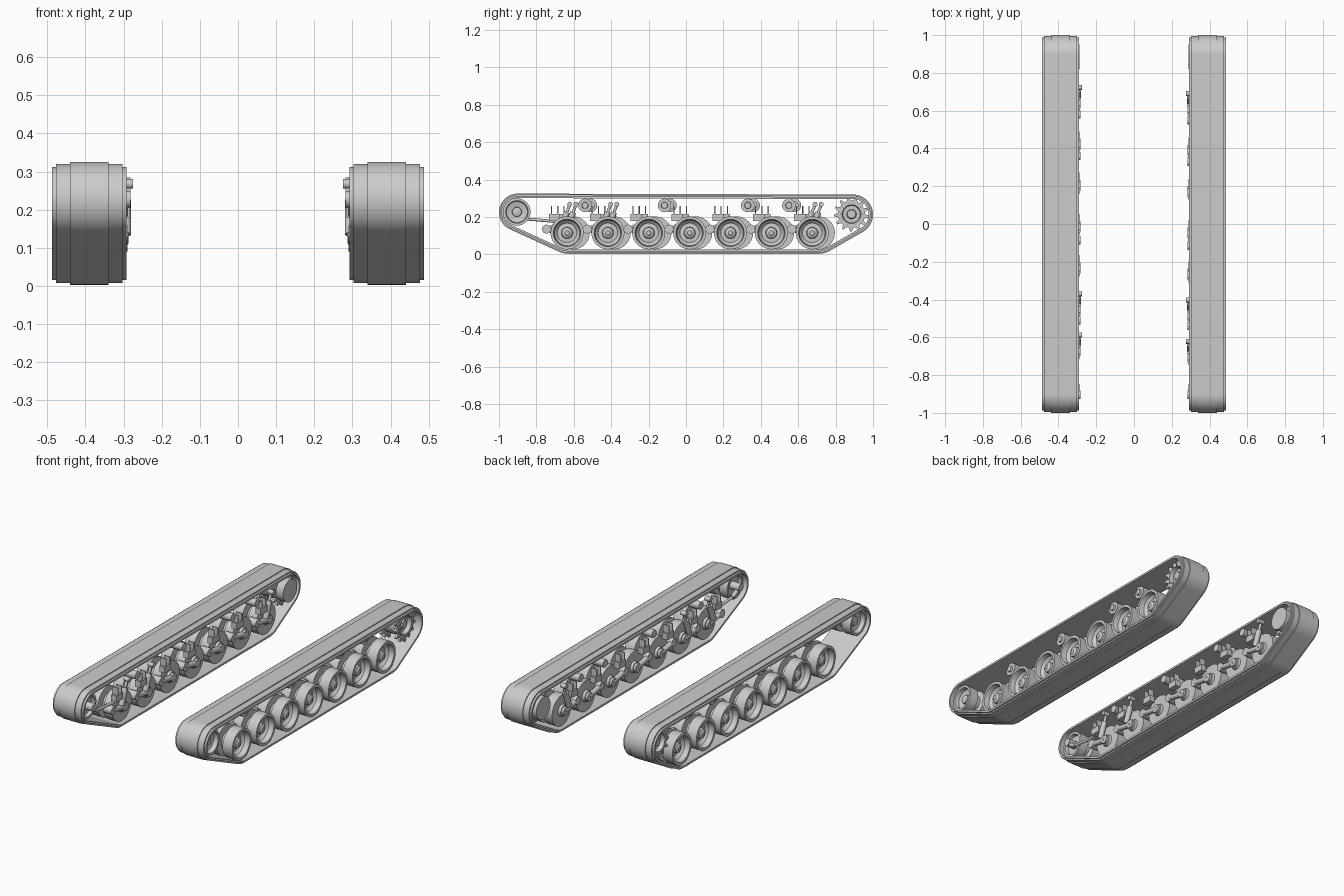
import bpy, bmesh, math
from mathutils import Vector

cube = bpy.data.objects.get("Cube")
if cube:
    bpy.data.objects.remove(cube)

grey = bpy.data.materials.new("plain_grey")
grey.use_nodes = True
COLOUR = (0.6, 0.6, 0.6, 1)
grey.diffuse_color = COLOUR
grey.node_tree.nodes["Principled BSDF"].inputs["Base Color"].default_value = COLOUR

MID = 0.39  # distance of each track's centre line from x = 0


def finish(bm, name, smooth=True):
    bmesh.ops.remove_doubles(bm, verts=bm.verts, dist=1e-5)
    bmesh.ops.recalc_face_normals(bm, faces=bm.faces)
    mesh = bpy.data.meshes.new(name)
    bm.to_mesh(mesh)
    bm.free()
    mesh.materials.append(grey)
    ob = bpy.data.objects.new(name, mesh)
    bpy.context.collection.objects.link(ob)
    if smooth:
        bpy.ops.object.select_all(action='DESELECT')
        ob.select_set(True)
        bpy.context.view_layer.objects.active = ob
        bpy.ops.object.shade_smooth_by_angle(angle=math.radians(35))
    return ob


def skin(bm, rings, closed):
    """Join rings of points with quads; closed also joins last to first."""
    loops = [[bm.verts.new(p) for p in ring] for ring in rings]
    pairs = list(zip(loops, loops[1:])) + ([(loops[-1], loops[0])] if closed else [])
    for a, b in pairs:
        for i in range(len(a)):
            j = (i + 1) % len(a)
            bm.faces.new((a[i], a[j], b[j], b[i]))
    return loops


def lathe(name, side, y, z, profile, n=32):
    """Turn (radius, outward offset) points around a crosswise axle."""
    bm = bmesh.new()
    rings = []
    for r, u in profile:
        rings.append([(side * (MID + u), y + r * math.cos(2 * math.pi * i / n),
                       z + r * math.sin(2 * math.pi * i / n)) for i in range(n)])
    loops = skin(bm, rings, False)
    bm.faces.new(loops[0])
    bm.faces.new(loops[-1])
    return finish(bm, name)


def drum(name, side, y, z, r, u0, u1, n=24):
    return lathe(name, side, y, z, [(r, u0), (r, u1)], n)


def rod(name, a, b, r, n=14):
    a, b = Vector(a), Vector(b)
    bm = bmesh.new()
    bmesh.ops.create_cone(bm, cap_ends=True, segments=n, radius1=r, radius2=r, depth=(b - a).length)
    turn = (b - a).to_track_quat('Z', 'Y')
    for v in bm.verts:
        v.co = turn @ v.co + (a + b) / 2
    return finish(bm, name)


def box(name, centre, size):
    bm = bmesh.new()
    bmesh.ops.create_cube(bm, size=1)
    for v in bm.verts:
        v.co = Vector([c * s + o for c, s, o in zip(v.co, size, centre)])
    return finish(bm, name, False)


# Track path: a belt wrapped around four circles (y, z, radius), anticlockwise
PULLEYS = [(-0.63, 0.118, 0.115), (0.71, 0.118, 0.115), (0.893, 0.213, 0.107), (-0.9, 0.225, 0.1)]


def belt_path():
    angles = []
    for (y0, z0, r0), (y1, z1, r1) in zip(PULLEYS, PULLEYS[1:] + PULLEYS[:1]):
        dist = math.hypot(y1 - y0, z1 - z0)
        angles.append(math.atan2(z1 - z0, y1 - y0) - math.acos((r0 - r1) / dist))
    path = []
    for i, (y, z, r) in enumerate(PULLEYS):
        start, end = angles[i - 1], angles[i]
        sweep = (end - start) % (2 * math.pi)
        steps = max(3, round(sweep / 0.12))
        for k in range(steps + 1):
            t = start + sweep * k / steps
            path.append((y, z, r, math.cos(t), math.sin(t)))
    return path


# Stepped belt section: (offset across, depth below the tread)
HALF = [(0.05, 0.0), (0.05, 0.005), (0.087, 0.005), (0.087, 0.013), (0.098, 0.013), (0.098, 0.024)]
SECTION = HALF + [(-u, d) for u, d in reversed(HALF)]


def track(side):
    bm = bmesh.new()
    skin(bm, [[(side * (MID + u), y + (r - d) * c, z + (r - d) * s) for u, d in SECTION]
              for y, z, r, c, s in belt_path()], True)
    finish(bm, "track_belt")


def toothed_ring(side, y, z, u0, u1, teeth=13):
    bm = bmesh.new()
    outline = []
    for i in range(teeth):
        for frac, r in ((0.0, 0.073), (0.35, 0.073), (0.58, 0.094), (0.77, 0.094)):
            t = 2 * math.pi * (i + frac) / teeth
            outline.append((r, math.cos(t), math.sin(t)))
    rings = []
    for u, outer in ((u0, True), (u1, True), (u1, False), (u0, False)):
        rings.append([(side * (MID + u), y + (r if outer else 0.052) * c,
                       z + (r if outer else 0.052) * s) for r, c, s in outline])
    skin(bm, rings, True)
    finish(bm, "sprocket_teeth", False)


# Dished double road wheel, and the simpler idler
WHEEL = [(0.012, 0.066), (0.016, 0.062), (0.028, 0.058), (0.031, 0.036), (0.052, 0.034),
         (0.068, 0.05), (0.073, 0.08), (0.088, 0.08), (0.088, 0.018), (0.05, 0.014),
         (0.05, -0.014), (0.088, -0.018), (0.088, -0.072), (0.034, -0.072), (0.03, -0.086)]
IDLER = [(0.012, 0.06), (0.024, 0.056), (0.026, 0.042), (0.056, 0.05), (0.06, 0.075), (0.073, 0.075),
         (0.073, 0.02), (0.045, 0.016), (0.045, -0.016), (0.073, -0.02), (0.073, -0.07),
         (0.06, -0.07), (0.056, -0.05), (0.022, -0.05), (0.022, -0.108)]
ROLLER = [(0.016, 0.044), (0.018, 0.034), (0.036, 0.034), (0.036, -0.005), (0.022, -0.008), (0.022, -0.108)]
DRIVE = [(0.022, 0.05), (0.026, 0.035), (0.046, 0.035), (0.05, 0.06), (0.062, 0.06),
         (0.062, -0.06), (0.064, -0.075), (0.064, -0.102)]


def damper(side, y):
    x = side * 0.296
    foot, mid, top = (x, y - 0.035, 0.135), (x, y, 0.225), (x, y + 0.015, 0.268)
    rod("damper_body", foot, mid, 0.016)
    rod("damper_rod", mid, top, 0.008)
    drum("damper_eye", side, top[1], top[2], 0.013, -0.115, -0.08, 16)


def bump_stop(side, y):
    x = side * 0.3
    box("bump_stop", (x, y, 0.197), (0.034, 0.06, 0.036))
    for dy in (-0.017, 0.017):
        box("bump_stop_plate", (x, y + dy, 0.235), (0.036, 0.006, 0.045))


for side in (1, -1):
    stagger = 0 if side > 0 else 0.033
    track(side)

    # Road wheels with their swing arms
    for i in range(7):
        y = -0.636 + 0.2185 * i + stagger
        lathe("road_wheel", side, y, 0.115, WHEEL, 40)
        pivot = y - 0.11
        drum("arm_pivot", side, pivot, 0.135, 0.024, -0.1, -0.045)
        drum("arm_hub", side, y, 0.115, 0.024, -0.1, -0.07)
        rod("swing_arm", (side * 0.302, pivot, 0.135), (side * 0.302, y, 0.115), 0.015)
        bump_stop(side, y - 0.067)
        if i in (0, 1, 6):
            damper(side, y)

    # Return rollers on stub axles
    for y in (-0.54, -0.115, 0.33, 0.55):
        lathe("return_roller", side, y + stagger * 0.9, 0.262, ROLLER, 28)

    # Idler with its tensioner rod
    lathe("idler_wheel", side, -0.904, 0.227, IDLER, 40)
    rod("tensioner_arm", (side * 0.3, -0.904, 0.215), (side * 0.3, -0.85, 0.188), 0.012)
    rod("tensioner_rod", (side * 0.3, -0.86, 0.19), (side * 0.3, -0.7, 0.176), 0.008)

    # Drive sprocket with bolts
    lathe("drive_hub", side, 0.885, 0.215, DRIVE, 40)
    for u in (-0.055, 0.042):
        toothed_ring(side, 0.885, 0.215, u, u + 0.014)
    for k in range(10):
        t = 2 * math.pi * k / 10
        drum("sprocket_bolt", side, 0.885 + 0.057 * math.cos(t), 0.215 + 0.057 * math.sin(t),
             0.005, 0.058, 0.065, 8)
